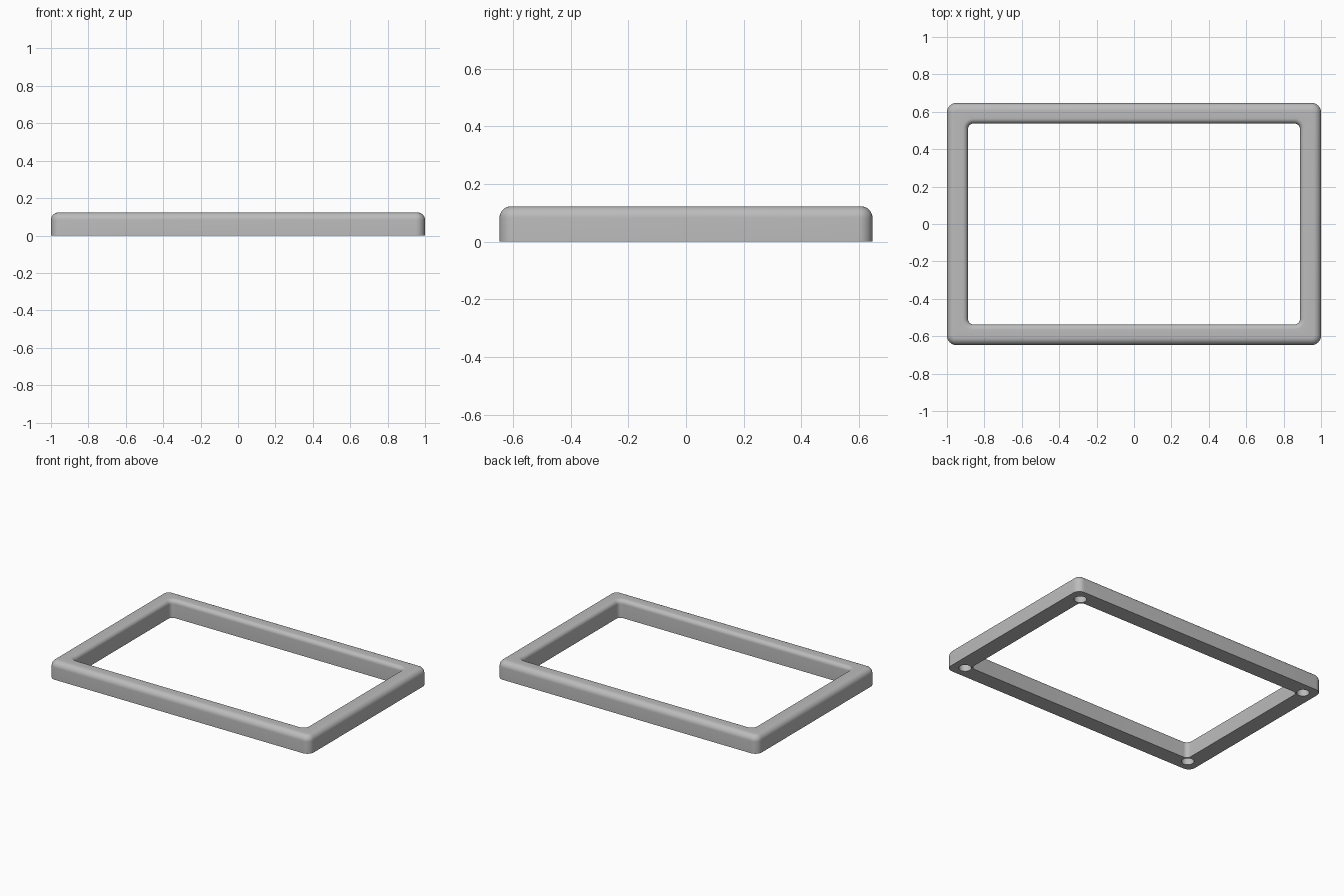
import bpy
import bmesh
from math import cos, sin, pi, radians

default = bpy.data.objects.get("Cube")
if default:
    bpy.data.objects.remove(default, do_unlink=True)

HEIGHT = 0.123
OUTER = (1.0, 0.647, 0.05)      # half width, half depth, corner radius
INNER = (0.888, 0.537, 0.03)
OUTER_FILLET, INNER_FILLET = 0.04, 0.028
HOLE_X, HOLE_Y, HOLE_R, HOLE_DEPTH = 0.913, 0.563, 0.04, 0.085
STEPS = 8

grey = bpy.data.materials.new("grey")
grey.use_nodes = True
grey.diffuse_color = (0.5, 0.5, 0.5, 1)
grey.node_tree.nodes["Principled BSDF"].inputs["Base Color"].default_value = (0.5, 0.5, 0.5, 1)


def rounded_ring(bm, size, grow, z):
    """Ring of vertices around a rounded rectangle grown by an offset."""
    hx, hy, r = size
    ring = []
    for corner, (sx, sy) in enumerate([(1, 1), (-1, 1), (-1, -1), (1, -1)]):
        for i in range(STEPS + 1):
            a = (corner + i / STEPS) * pi / 2
            ring.append(bm.verts.new((sx * (hx - r) + (r + grow) * cos(a),
                                      sy * (hy - r) + (r + grow) * sin(a), z)))
    return ring


# Frame: closed cross-section of rings, up the outside and down the inside
bm = bmesh.new()
rings = [rounded_ring(bm, OUTER, 0, 0)]
for i in range(STEPS + 1):
    a = i / STEPS * pi / 2
    rings.append(rounded_ring(bm, OUTER, -OUTER_FILLET * (1 - cos(a)),
                              HEIGHT - OUTER_FILLET * (1 - sin(a))))
for i in range(STEPS + 1):
    a = i / STEPS * pi / 2
    rings.append(rounded_ring(bm, INNER, INNER_FILLET * (1 - sin(a)),
                              HEIGHT - INNER_FILLET * (1 - cos(a))))
rings.append(rounded_ring(bm, INNER, 0, 0))
for k, ring in enumerate(rings):
    above = rings[(k + 1) % len(rings)]
    for i in range(len(ring)):
        j = (i + 1) % len(ring)
        bm.faces.new((ring[i], ring[j], above[j], above[i]))
bmesh.ops.recalc_face_normals(bm, faces=bm.faces)
mesh = bpy.data.meshes.new("frame")
bm.to_mesh(mesh)
bm.free()
mesh.materials.append(grey)
frame = bpy.data.objects.new("frame", mesh)
bpy.context.collection.objects.link(frame)
bpy.ops.object.select_all(action="DESELECT")

# Round blind holes under the four corners
for sx in (-1, 1):
    for sy in (-1, 1):
        bpy.ops.mesh.primitive_cylinder_add(vertices=32, radius=HOLE_R, depth=2 * HOLE_DEPTH,
                                            location=(sx * HOLE_X, sy * HOLE_Y, 0))
        cutter = bpy.context.object
        cutter.name = "hole_cutter"
        cutter.hide_render = True
        cutter.data.materials.append(grey)
        cut = frame.modifiers.new("corner_hole", "BOOLEAN")
        cut.operation = "DIFFERENCE"
        cut.solver = "EXACT"
        cut.object = cutter
        bpy.context.view_layer.objects.active = frame
        bpy.ops.object.modifier_apply(modifier=cut.name)
        bpy.data.objects.remove(cutter, do_unlink=True)

frame.select_set(True)
bpy.context.view_layer.objects.active = frame
bpy.ops.object.shade_smooth_by_angle(angle=radians(35))
